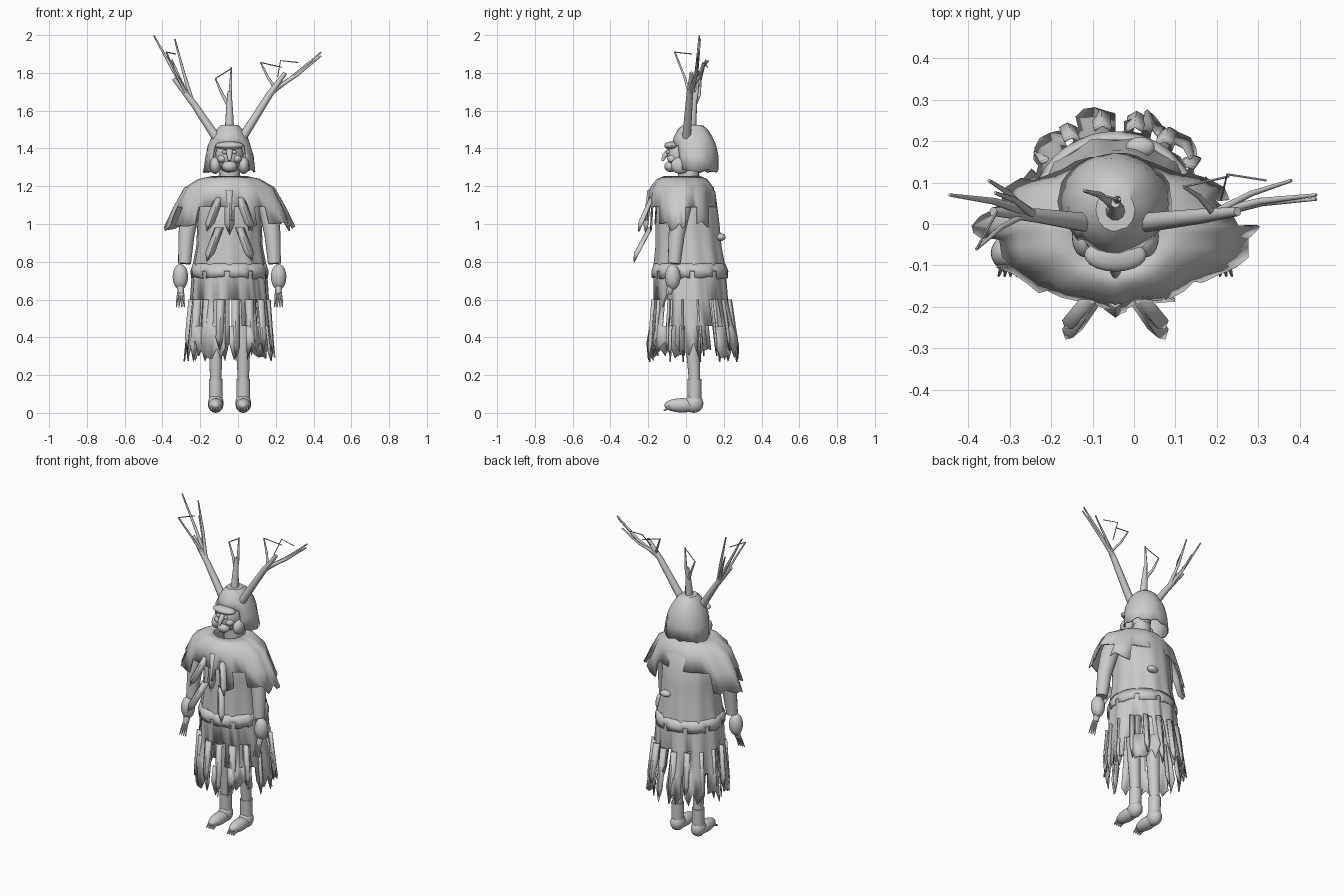
import bpy, bmesh, math, random
from mathutils import Vector

cube = bpy.data.objects.get("Cube")
if cube:
    bpy.data.objects.remove(cube, do_unlink=True)
random.seed(4)
CX = -0.045  # body axis
shade = (0.6, 0.6, 0.6, 1)
grey = bpy.data.materials.new("pale_grey")
grey.use_nodes = True
grey.diffuse_color = shade
grey.node_tree.nodes["Principled BSDF"].inputs["Base Color"].default_value = shade


def finish(name, bm, thick=0.0, angle=40):
    """Turn the bmesh into a shaded object, thickened if it is cloth."""
    loose = [v for v in bm.verts if not v.link_faces]
    bmesh.ops.delete(bm, geom=loose, context='VERTS')
    bmesh.ops.recalc_face_normals(bm, faces=bm.faces)
    mesh = bpy.data.meshes.new(name)
    bm.to_mesh(mesh)
    bm.free()
    mesh.materials.append(grey)
    ob = bpy.data.objects.new(name, mesh)
    bpy.context.collection.objects.link(ob)
    if thick:
        mod = ob.modifiers.new("cloth", 'SOLIDIFY')
        mod.thickness = thick
        mod.offset = 0
    bpy.ops.object.select_all(action='DESELECT')
    ob.select_set(True)
    bpy.context.view_layer.objects.active = ob
    bpy.ops.object.shade_smooth_by_angle(angle=math.radians(angle))


def limb(name, points, start, end, sides=10):
    """Closed round tube through the points, tapering evenly from start to end radius."""
    bm = bmesh.new()
    points = [Vector(p) for p in points]
    last = len(points) - 1
    rings = []
    for i, p in enumerate(points):
        along = points[min(i + 1, last)] - points[max(i - 1, 0)]
        u = along.cross(Vector((0.1, 1, 0))).normalized()
        w = along.cross(u).normalized()
        r = start + (end - start) * i / last
        turns = [math.tau * k / sides for k in range(sides)]
        rings.append([bm.verts.new(p + r * (u * math.cos(t) + w * math.sin(t))) for t in turns])
    for upper, lower in zip(rings, rings[1:]):
        for k in range(sides):
            m = (k + 1) % sides
            bm.faces.new((upper[k], upper[m], lower[m], lower[k]))
    bm.faces.new(rings[0])
    bm.faces.new(rings[-1])
    finish(name, bm)


def ball(name, centre, radii):
    bm = bmesh.new()
    bmesh.ops.create_uvsphere(bm, u_segments=20, v_segments=12, radius=1)
    for v in bm.verts:
        v.co = Vector(centre) + Vector(c * r for c, r in zip(v.co, radii))
    finish(name, bm)


def shell(name, rings, n, keep, cy, lean=0.0, hem=0.0, fold=0.0, power=1.0, jitter=0.0, cap=False):
    """Draped cloth from oval rings (z, x radius, y radius), top to hem, leaning back downwards."""
    bm = bmesh.new()
    grid = []
    last = len(rings) - 1
    for j, (z, rx, ry) in enumerate(rings):
        row = []
        down = j / last
        q = 1 + (power - 1) * down
        for i in range(n):
            a = math.tau * i / n
            c, s = math.cos(a), math.sin(a)
            f = 1 + fold * down * math.sin(11 * a) + random.uniform(-jitter, jitter)
            x = CX + f * rx * math.copysign(abs(c) ** q, c)
            y = cy + lean * (rings[0][0] - z) + f * ry * math.copysign(abs(s) ** q, s)
            dz = random.uniform(-hem, hem) if j == last else 0
            row.append(bm.verts.new((x, y, z + dz)))
        grid.append(row)
    for j in range(last):
        for i in range(n):
            k = (i + 1) % n
            if keep(i, j):
                bm.faces.new((grid[j][i], grid[j][k], grid[j + 1][k], grid[j + 1][i]))
    if cap:
        bm.faces.new(grid[0])
    finish(name, bm, 0.008)


def rag(name, top, tip, width, out):
    """Hanging rag, creased along its middle and pointed at the end."""
    top, tip = Vector(top), Vector(tip)
    mid = top.lerp(tip, 0.75)
    side, ridge = Vector((width / 2, 0, 0)), Vector((0, -out, 0))
    bm = bmesh.new()
    end = bm.verts.new(tip)
    crest = [bm.verts.new(p + ridge) for p in (top, mid)]
    for offset in (-side, side):
        edge = [bm.verts.new(p + offset) for p in (top, mid)]
        bm.faces.new((edge[0], edge[1], crest[1], crest[0]))
        bm.faces.new((edge[1], end, crest[1]))
    finish(name, bm, 0.008, 20)


def holes(n, share):
    return {i for i in range(n) if random.random() < share}


# Robe with a ragged skirt
gaps, slots = holes(60, 0.22), holes(60, 0.25)
robe = [(1.23, .13, .1), (1.17, .17, .15), (1, .165, .165), (.88, .17, .17),
        (.77, .19, .185), (.6, .2, .19), (.46, .215, .215), (.33, .23, .235)]
shell("robe", robe, 60,
      lambda i, j: not (j == 6 and i in gaps) and not (j == 5 and i in slots),
      cy=0, lean=.045, hem=.06, fold=.05)

# Frill around the waist
frill = [(.79, .19, .185), (.75, .203, .2), (.715, .2, .198)]
shell("waist_frill", frill, 48, lambda i, j: j == 0 or i % 5, cy=.02, hem=.008)

# Shoulder cape with flared sides and a torn edge
tears = holes(48, 0.3)


def cape_keep(i, j):
    front_or_back = abs(math.sin(math.tau * (i + .5) / 48)) > .75
    return j < 3 or not (i in tears or (front_or_back and i % 3))


cape = [(1.25, .09, .095), (1.235, .16, .13), (1.19, .235, .165), (1.09, .29, .18), (.99, .335, .19)]
shell("shoulder_cape", cape, 48, cape_keep, cy=-.02, hem=.03, fold=.04, power=1.25, jitter=.015)

# Rags in two tiers on the chest, spreading away from the body axis
for sign, side in ((-1, "right"), (1, "left")):
    for tier, z in enumerate((1.14, .98)):
        top = (CX + sign * .055, -.17 - .01 * tier, z)
        rag(f"{side}_chest_rag_{tier}", top, (CX + sign * .12, -.25 - .025 * tier, z - .18), .045, .02)
rag("middle_chest_rag", (CX, -.18, 1.18), (CX, -.21, .94), .05, .02)

# Rags around the skirt hem
for k in range(16):
    a = math.tau * (k + .4) / 16
    c, s = math.cos(a), math.sin(a)
    rag(f"hem_rag_{k}", (CX + .2 * c, .03 + .2 * s, .6),
        (CX + .225 * c, .04 + .235 * s, .27 + .03 * (k % 3)), .04, -.012 * s)
ball("back_pouch", (.015, .185, .93), (.035, .025, .02))

# Neck, head and face
limb("neck", [(CX, .02, 1.18), (CX, .01, 1.32)], .06, .055)
ball("head", (CX, -.02, 1.36), (.075, .08, .09))
ball("chin", (CX, -.08, 1.305), (.04, .035, .03))
ball("brow", (CX, -.075, 1.415), (.075, .04, .022))
limb("nose", [(CX, -.08, 1.39), (CX, -.115, 1.36), (CX, -.125, 1.335)], .02, .007)
for sign, side in ((-1, "right"), (1, "left")):
    ball(side + "_cheek", (CX + sign * .04, -.07, 1.345), (.024, .03, .022))
    ball(side + "_eye", (CX + sign * .026, -.095, 1.38), (.013, .01, .01))
    ball(side + "_jaw_tuft", (CX + sign * .075, -.03, 1.31), (.03, .05, .045))

# Hood, open at the face
hood = [(1.52, .045, .05), (1.5, .065, .075), (1.46, .092, .098),
        (1.415, .11, .115), (1.36, .122, .118), (1.28, .135, .112)]
shell("hood", hood, 32, lambda i, j: j < 3 or math.sin(math.tau * (i + .5) / 32) > -.72,
      cy=.035, lean=.08, hem=.012, jitter=.03, cap=True)


def antler(name, base, fork, crown, tips):
    """Beam from base past fork to crown; tines leave the beam above the fork, bowing slightly."""
    limb(name + "_beam", [base, fork, crown], .025, .011)
    fork, crown = Vector(fork), Vector(crown)
    for k, tip in enumerate(tips):
        root = fork.lerp(crown, .1 * k)
        bend = root.lerp(Vector(tip), .5) + Vector((0, .01, -.01))
        limb(f"{name}_tine_{k}", [root, bend, tip], .013 - .0015 * k, .004)


def twig(name, *points):
    limb(name, points, .003, .003, 6)


# Antlers and the thin twigs strung between their tines
antler("right_antler", (-.09, 0, 1.42), (-.23, .02, 1.63), (-.34, .03, 1.77),
       [(-.445, .07, 1.997), (-.335, .075, 1.98), (-.35, .105, 1.87), (-.38, -.06, 1.91)])
antler("left_antler", (0, 0, 1.42), (.17, .02, 1.69), (.25, .03, 1.8),
       [(.44, .07, 1.91), (.44, .06, 1.89), (.38, .105, 1.86), (.12, .09, 1.855)])
antler("middle_antler", (CX, .03, 1.5), (CX, .04, 1.61), (CX, .05, 1.7),
       [(-.035, .06, 1.83), (-.12, .08, 1.77)])
twig("right_twig", (-.38, -.06, 1.91), (-.33, .03, 1.9))
twig("left_inner_twig", (.12, .09, 1.855), (.23, .115, 1.83))
twig("left_outer_twig", (.21, .06, 1.78), (.225, .12, 1.865), (.32, .105, 1.855))
twig("middle_twig", (-.12, .08, 1.77), (-.04, .06, 1.82))

# Arms, hands, legs and feet, mirrored about the body axis
for sign, side in ((-1, "right"), (1, "left")):
    def at(x, y, z):
        return (CX + sign * x, y, z)
    limb(side + "_arm", [at(.17, -.01, 1.17), at(.21, -.03, 1.06), at(.228, -.05, .94), at(.238, -.062, .79)],
         .06, .034, 16)
    ball(side + "_forearm", at(.26, -.07, .72), (.041, .041, .068))
    limb(side + "_wrist", [at(.26, -.075, .68), at(.258, -.092, .63)], .022, .015)
    for k in range(4):
        spread = .011 * (k - 1.5)
        limb(f"{side}_finger_{k}", [at(.258 + spread * .6, -.09, .645), at(.26 + spread, -.11, .6),
                                    at(.26 + spread * 1.3, -.125, .56)], .008, .003, 6)
    limb(side + "_thigh", [at(.073, .02, .75), at(.073, .03, .45), at(.073, .045, .17)], .05, .03, 16)
    limb(side + "_ankle", [at(.073, .045, .18), at(.073, .045, .05)], .037, .036, 16)
    ball(side + "_heel", at(.073, .042, .05), (.042, .05, .05))
    ball(side + "_foot", at(.073, -.02, .04), (.04, .095, .038))
    for k in range(4):
        x = .073 + .015 * (k - 1.5)
        limb(f"{side}_toe_{k}", [at(x, -.085, .03), at(x, -.118, .012)], .009, .004, 6)
